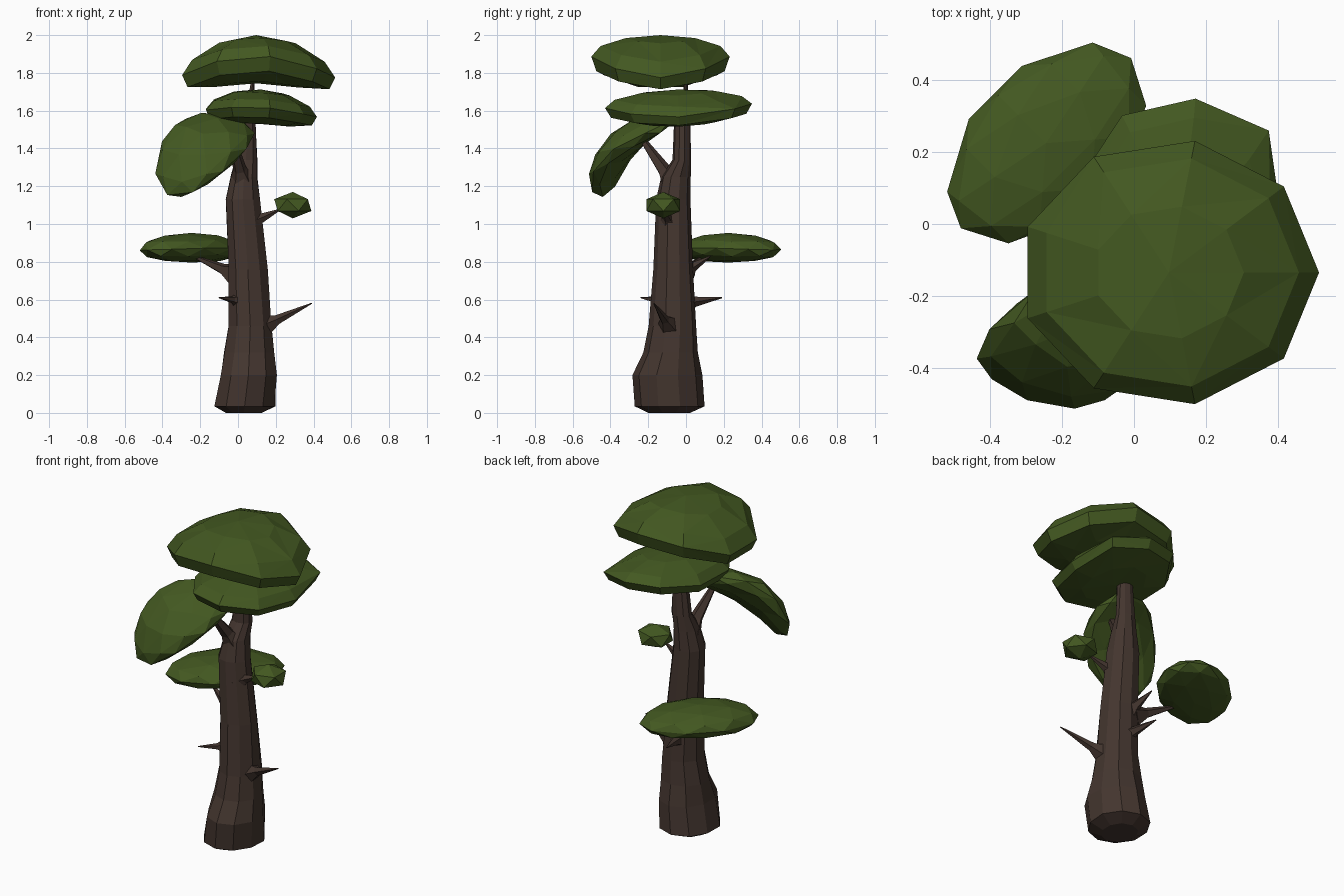
import bpy, bmesh, math, random
from mathutils import Vector, Matrix

random.seed(4)
cube = bpy.data.objects.get("Cube")
if cube:
    bpy.data.objects.remove(cube, do_unlink=True)


def material(name, rgb):
    mat = bpy.data.materials.new(name)
    mat.use_nodes = True
    mat.diffuse_color = (*rgb, 1)
    mat.node_tree.nodes["Principled BSDF"].inputs["Base Color"].default_value = (*rgb, 1)
    return mat


BARK = material("bark brown", (0.057, 0.036, 0.028))
LEAF = material("leaf green", (0.056, 0.098, 0.015))


def finish(name, bm, mat):
    bmesh.ops.recalc_face_normals(bm, faces=bm.faces)
    mesh = bpy.data.meshes.new(name)
    bm.to_mesh(mesh)
    bm.free()
    mesh.materials.append(mat)
    bpy.context.collection.objects.link(bpy.data.objects.new(name, mesh))


def loft(name, rings, sides, axis, jitter=0.0):
    """Skin elliptical rings (centre, rx, ry) set square to an axis."""
    bm = bmesh.new()
    turn = Vector(axis).to_track_quat('Z', 'Y')
    loops = []
    for centre, rx, ry in rings:
        loop = []
        for i in range(sides):
            a = math.tau * (i + 0.5) / sides
            k = 1 + random.uniform(-jitter, jitter)
            offset = turn @ Vector((rx * math.cos(a) * k, ry * math.sin(a) * k, 0))
            loop.append(bm.verts.new(Vector(centre) + offset))
        loops.append(loop)
    for low, high in zip(loops, loops[1:]):
        for i in range(sides):
            j = (i + 1) % sides
            bm.faces.new((low[i], low[j], high[j], high[i]))
    bm.faces.new(loops[0][::-1])
    bm.faces.new(loops[-1])
    finish(name, bm, BARK)


def branch(name, root, tip, radius, end=0.003):
    """Thorn-like limb with a flared root."""
    root, tip = Vector(root), Vector(tip)
    rings = [(root.lerp(tip, t), r, r) for t, r in
             ((0, radius), (0.28, radius * 0.38 + end * 0.6), (1, end))]
    loft(name, rings, 5, tip - root)


def foliage(name, centre, long_axis, side_axis, size, bend=0, sides=0, detail=2,
            spin=18, full=2.0, tugs=()):
    """Faceted pad (size: long, side, up, down) drooping at its ends; full squares the underside."""
    bm = bmesh.new()
    turn = Matrix.Rotation(math.radians(spin), 4, 'Z')
    if sides:
        bmesh.ops.create_uvsphere(bm, u_segments=sides, v_segments=6, radius=1, matrix=turn)
        bmesh.ops.triangulate(bm, faces=bm.faces)
    else:
        bmesh.ops.create_icosphere(bm, subdivisions=detail, radius=1, matrix=turn)
    u = Vector(long_axis).normalized()
    n = u.cross(Vector(side_axis)).normalized()
    v = n.cross(u)
    for vert in bm.verts:
        x, y, z = vert.co
        power, height = (full, size[3]) if z < 0 else (2, size[2])
        k = (math.hypot(x, y) ** power + abs(z) ** power) ** (-1 / power)
        x, y, z = x * k, y * k, z * k
        vert.co = (Vector(centre) + u * x * size[0] + v * y * size[1]
                   + n * (z * height - bend * x * x))
    for spot in tugs:
        near = min(bm.verts, key=lambda w: (w.co - Vector(spot)).length)
        near.co = spot
    finish(name, bm, LEAF)


# Trunk: swollen foot, long taper, shoulder, thin leader into the crown
loft("trunk", [
    ((0.03, -0.09, 0.0), 0.10, 0.11),
    ((0.035, -0.09, 0.035), 0.168, 0.185),
    ((0.055, -0.098, 0.20), 0.155, 0.183),
    ((0.06, -0.08, 0.32), 0.138, 0.142),
    ((0.065, -0.07, 0.46), 0.120, 0.127),
    ((0.052, -0.067, 0.76), 0.108, 0.106),
    ((0.025, -0.067, 1.13), 0.094, 0.092),
    ((0.032, -0.055, 1.25), 0.073, 0.078),
    ((0.042, -0.022, 1.34), 0.062, 0.048),
    ((0.05, -0.02, 1.53), 0.046, 0.044),
    ((0.07, -0.003, 1.66), 0.018, 0.016),
    ((0.08, 0.0, 1.78), 0.008, 0.008)], 10, (0, 0, 1), 0.03)

# Limbs
branch("upper_branch", (0.025, -0.07, 1.22), (-0.03, -0.24, 1.46), 0.075, 0.015)
branch("small_tuft_branch", (0.08, -0.09, 1.01), (0.23, -0.12, 1.08), 0.065)
branch("low_pad_branch", (-0.01, -0.02, 0.73), (-0.26, 0.10, 0.84), 0.075)
branch("rear_pad_branch", (0.02, 0.0, 0.75), (-0.02, 0.13, 0.83), 0.065)
branch("front_thorn", (0.0, -0.13, 0.595), (-0.10, -0.24, 0.61), 0.045)
branch("back_thorn", (0.05, -0.01, 0.58), (0.0, 0.19, 0.61), 0.07)
branch("left_thorn", (0.14, -0.09, 0.46), (0.39, -0.17, 0.58), 0.065)

# Leaf pads from the crown down
foliage("crown_pad", (0.097, -0.135, 1.89), (1, 0, 0), (0, 1, 0),
        (0.418, 0.372, 0.11, 0.145), 0.115, sides=9, spin=-90, full=2.7)
foliage("second_pad", (0.118, -0.04, 1.63), (1, 0, -0.06), (0, 1, 0.03),
        (0.303, 0.395, 0.082, 0.1), 0.045, sides=9, spin=-90, full=2.6,
        tugs=((0.375, 0.26, 1.61), (0.355, 0.24, 1.56)))
foliage("hanging_pad", (-0.18, -0.345, 1.425), (0.42, 0.36, 0.40), (-0.65, 0.5, 0.42),
        (0.33, 0.215, 0.075, 0.085), 0.11, full=2.3)
foliage("small_tuft", (0.29, -0.12, 1.1), (1, 0, 0), (0, 1, 0),
        (0.11, 0.105, 0.07, 0.07), detail=1, spin=36)
foliage("low_pad", (-0.245, 0.225, 0.873), (1, 1, 0), (-1, 1, 0),
        (0.335, 0.21, 0.08, 0.077), 0.01, full=2.2,
        tugs=((-0.115, 0.505, 0.865), (-0.52, 0.09, 0.86)))
